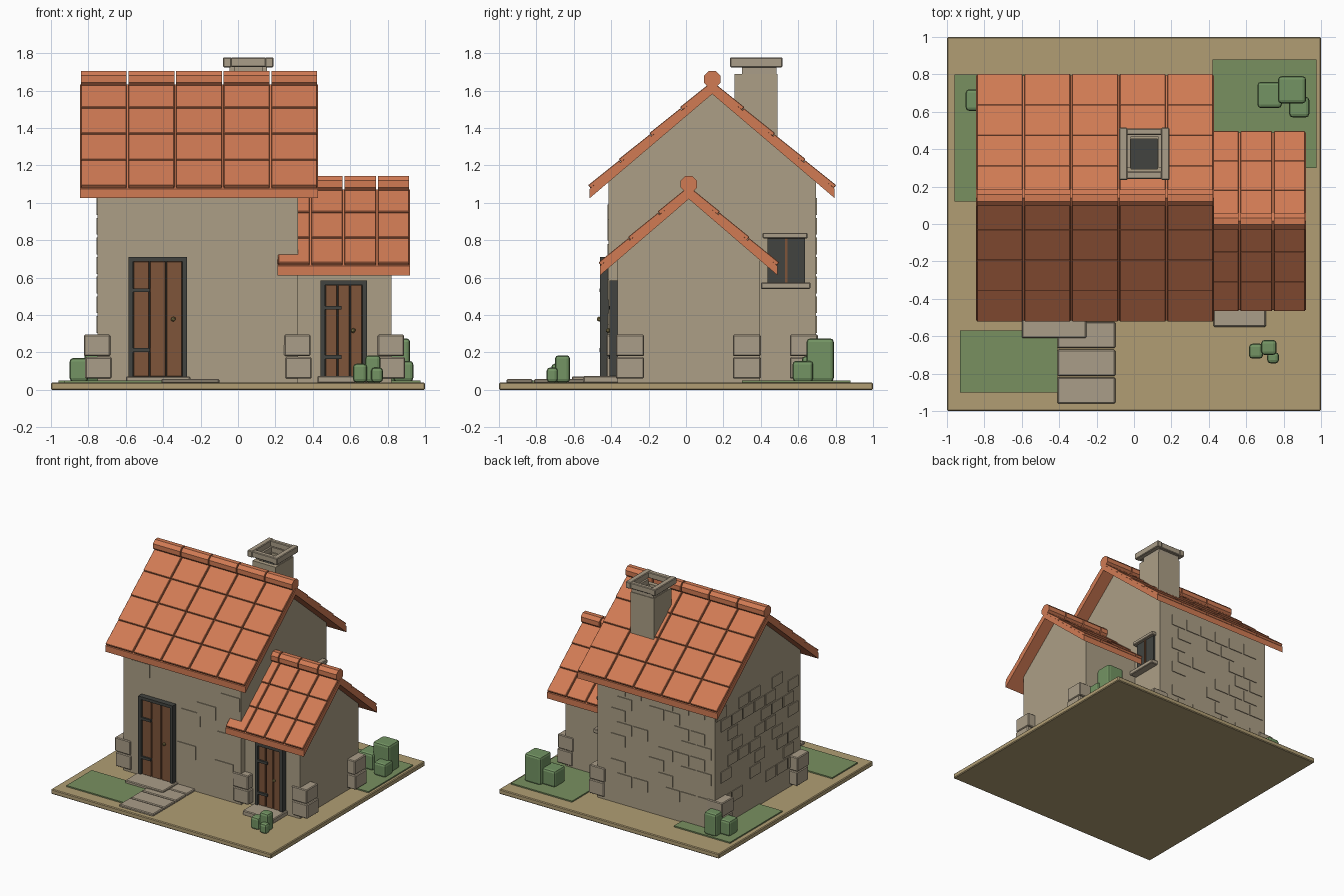
import bpy, bmesh, math, random
from mathutils import Matrix, Vector

if "Cube" in bpy.data.objects:
    bpy.data.objects.remove(bpy.data.objects["Cube"])

random.seed(4)


def material(name, r, g, b):
    m = bpy.data.materials.new(name)
    lin = [((c / 255 + 0.055) / 1.055) ** 2.4 for c in (r, g, b)]
    m.diffuse_color = (*lin, 1)
    m.use_nodes = True
    m.node_tree.nodes["Principled BSDF"].inputs["Base Color"].default_value = m.diffuse_color
    return m


WALL = material("wall_stone", 172, 159, 134)
TRIM = material("trim_stone", 170, 157, 136)
TILE = material("clay_tile", 209, 123, 84)
WOOD = material("door_wood", 126, 85, 58)
DARK = material("dark_iron", 66, 68, 64)
GOLD = material("brass", 150, 135, 85)
SOIL = material("sandy_ground", 177, 158, 116)
GRASS = material("grass", 121, 144, 96)
LEAF = material("leaves", 115, 148, 99)


def finish(name, bm, mat, bevel=0):
    bmesh.ops.recalc_face_normals(bm, faces=bm.faces[:])
    mesh = bpy.data.meshes.new(name)
    bm.to_mesh(mesh)
    bm.free()
    ob = bpy.data.objects.new(name, mesh)
    bpy.context.collection.objects.link(ob)
    mesh.materials.append(mat)
    if bevel:
        mod = ob.modifiers.new("soft_edges", "BEVEL")
        mod.width, mod.segments = bevel, 2 if bevel > 0.01 else 1
    return ob


def add_box(bm, center, size, tilt=0):
    m = (Matrix.Translation(center) @ Matrix.Rotation(tilt, 4, 'X')
         @ Matrix.Diagonal((*size, 1)))
    bmesh.ops.create_cube(bm, size=1, matrix=m)


def boxes(name, spans, mat, bevel=0):
    """One object from (x0, x1, y0, y1, z0, z1) blocks."""
    bm = bmesh.new()
    for x0, x1, y0, y1, z0, z1 in spans:
        add_box(bm, ((x0 + x1) / 2, (y0 + y1) / 2, (z0 + z1) / 2),
                (x1 - x0, y1 - y0, z1 - z0))
    return finish(name, bm, mat, bevel)


def prism(name, profile, x0, x1, mat):
    """Extrude a (y, z) outline along x."""
    bm = bmesh.new()
    face = bm.faces.new([bm.verts.new((x0, y, z)) for y, z in profile])
    new = bmesh.ops.extrude_face_region(bm, geom=[face])["geom"]
    bmesh.ops.translate(bm, vec=(x1 - x0, 0, 0),
                        verts=[v for v in new if isinstance(v, bmesh.types.BMVert)])
    return finish(name, bm, mat)


def roof(name, x0, x1, mid, half, eave, slope, cols, rows):
    apex = eave + half * slope
    t = 0.05
    # solid slab under the tiles
    prism(name + "_slab", [(mid - half, eave), (mid, apex), (mid + half, eave),
                           (mid + half, eave + t), (mid, apex + t), (mid - half, eave + t)],
          x0, x1, TILE)
    # overlapping tiles on both slopes
    a = math.atan(slope)
    w, run = (x1 - x0) / cols, half / rows
    bm = bmesh.new()
    for side in (-1, 1):
        for c in range(cols):
            for r in range(rows):
                d = run * (r + 0.5)
                z = apex + t + 0.008 - d * slope
                add_box(bm, (x0 + w * (c + 0.5), mid + side * d, z),
                        (w - 0.01, run / math.cos(a) - 0.002, 0.022), -side * (a - 0.03))
    finish(name + "_tiles", bm, TILE, 0.003)
    # ridge tiles
    bm = bmesh.new()
    for c in range(cols):
        m = (Matrix.Translation((x0 + w * (c + 0.5), mid, apex + t + 0.03))
             @ Matrix.Rotation(math.pi / 2, 4, 'Y') @ Matrix.Rotation(math.pi / 8, 4, 'Z'))
        bmesh.ops.create_cone(bm, cap_ends=True, segments=8, radius1=0.048,
                              radius2=0.048, depth=w - 0.01, matrix=m)
    finish(name + "_ridge", bm, TILE)


def door(name, x0, x1, top, y):
    f = 0.024
    boxes(name + "_frame", [(x0, x0 + f, y - 0.045, y + 0.01, 0.06, top),
                            (x1 - f, x1, y - 0.045, y + 0.01, 0.06, top),
                            (x0, x1, y - 0.045, y + 0.01, top - f, top),
                            (x0, x1, y - 0.01, y + 0.01, 0.06, top)], DARK)
    w = (x1 - x0 - 2 * f) / 3
    boxes(name + "_planks", [(x0 + f + i * w + 0.003, x0 + f + (i + 1) * w - 0.003,
                              y - 0.034, y, 0.07, top - f) for i in range(3)], WOOD, 0.003)
    boxes(name + "_hinges", [(x0 + f, x0 + f + 0.09, y - 0.048, y - 0.03,
                              top * k - 0.01, top * k + 0.01) for k in (0.3, 0.75)], DARK)
    bm = bmesh.new()
    bmesh.ops.create_icosphere(bm, subdivisions=1, radius=0.014, matrix=Matrix.Translation(
        (x1 - f - 0.05, y - 0.05, 0.06 + (top - 0.06) * 0.49)))
    finish(name + "_knob", bm, GOLD)


# ground, lawns, paving
boxes("ground", [(-1, 1, -1, 1, 0, 0.04)], SOIL, 0.006)
boxes("lawns", [(-0.93, -0.41, -0.9, -0.57, 0.035, 0.05),
                (-0.96, -0.45, 0.12, 0.8, 0.035, 0.05),
                (0.42, 0.975, 0.3, 0.88, 0.035, 0.05)], GRASS)
boxes("paving", [(-0.41, -0.1, y, y + 0.14, 0.035, 0.058)
                 for y in (-0.96, -0.812, -0.664)], TRIM, 0.006)
boxes("door_steps", [(-0.6, -0.255, -0.61, -0.4, 0.035, 0.072),
                     (-0.3, -0.1, -0.52, -0.4, 0.035, 0.058),
                     (0.425, 0.705, -0.55, -0.35, 0.035, 0.075)], TRIM, 0.006)

# gabled walls
prism("main_walls", [(-0.415, 0.04), (0.695, 0.04), (0.695, 1.12), (0.14, 1.59),
                     (-0.415, 1.12)], -0.75, 0.32, WALL)
prism("annex_walls", [(-0.365, 0.04), (0.395, 0.04), (0.395, 0.7), (0.015, 1.03),
                      (-0.365, 0.7)], 0.3, 0.82, WALL)

# roofs
roof("main_roof", -0.845, 0.428, 0.14, 0.655, 1.025, 0.85, 5, 4)
roof("annex_roof", 0.21, 0.92, 0.015, 0.475, 0.612, 0.86, 4, 3)

# corner stones, two per corner
corners = [(-0.75, -0.35), (-0.75, 0.63), (0.32, -0.35), (0.32, 0.63),
           (0.82, -0.3), (0.82, 0.325)]
boxes("corner_stones", [(x - 0.07 + k, x + 0.07 + k, y - 0.075, y + 0.075, z, z + 0.115)
                        for x, y in corners for z, k in ((0.06, 0.003), (0.18, -0.003))],
      TRIM, 0.006)

# slightly raised wall bricks
bricks = []
for row in range(8):
    z = 0.2 + row * 0.105
    for col in range(7):
        u = col * 0.145 + (row % 2) * 0.06
        if random.random() < 0.55:
            bricks.append((-0.756, -0.74, -0.38 + u, -0.25 + u, z, z + 0.09))
        if random.random() < 0.5 and u < 0.86:
            bricks.append((-0.72 + u, -0.59 + u, 0.69, 0.701, z, z + 0.09))
for x, z in [(-0.26, 0.3), (-0.08, 0.67), (0.1, 0.48), (-0.22, 0.58),
             (0.08, 0.24), (-0.68, 0.86), (-0.2, 0.88), (0.14, 0.8)]:
    bricks.append((x, x + 0.17, -0.421, -0.41, z, z + 0.11))
boxes("wall_bricks", bricks, WALL)

# doors
door("main_door", -0.585, -0.272, 0.71, -0.415)
door("annex_door", 0.44, 0.69, 0.585, -0.365)

# side window
boxes("window_pane", [(0.31, 0.335, 0.435, 0.635, 0.56, 0.82)], DARK)
boxes("window_bar", [(0.32, 0.342, 0.528, 0.542, 0.57, 0.82)], WOOD)
boxes("window_lintel_and_sill", [(0.3, 0.36, 0.41, 0.65, 0.81, 0.84),
                                 (0.3, 0.38, 0.4, 0.665, 0.54, 0.575)], TRIM, 0.005)

# chimney: hollow shaft, corner supports, open cap
boxes("chimney_shaft", [(-0.05, -0.015, 0.26, 0.49, 1.25, 1.69),
                        (0.125, 0.16, 0.26, 0.49, 1.25, 1.69),
                        (-0.015, 0.125, 0.26, 0.295, 1.25, 1.69),
                        (-0.015, 0.125, 0.455, 0.49, 1.25, 1.69)], WALL)
boxes("chimney_flue", [(-0.02, 0.13, 0.29, 0.46, 1.3, 1.66)], DARK)
boxes("chimney_supports", [(-0.045, -0.02, 0.3, 0.48, 1.68, 1.73),
                           (0.13, 0.155, 0.3, 0.48, 1.68, 1.73),
                           (-0.045, 0.155, 0.465, 0.485, 1.68, 1.73)], TRIM)
boxes("chimney_cap", [(-0.08, -0.035, 0.235, 0.515, 1.725, 1.778),
                      (0.145, 0.19, 0.235, 0.515, 1.725, 1.778),
                      (-0.04, 0.15, 0.24, 0.28, 1.727, 1.776),
                      (-0.04, 0.15, 0.475, 0.51, 1.727, 1.776)], TRIM, 0.005)

# blocky rounded bushes
boxes("bushes", [(0.66, 0.79, 0.62, 0.76, 0.045, 0.18), (0.77, 0.92, 0.645, 0.79, 0.045, 0.275),
                 (0.83, 0.937, 0.57, 0.68, 0.045, 0.155),
                 (0.615, 0.69, -0.72, -0.64, 0.04, 0.14), (0.68, 0.762, -0.7, -0.62, 0.04, 0.185),
                 (0.712, 0.775, -0.745, -0.685, 0.04, 0.12),
                 (-0.9, -0.8, 0.605, 0.72, 0.045, 0.17),
                 (-0.82, -0.71, 0.68, 0.785, 0.045, 0.23)], LEAF, 0.018)
